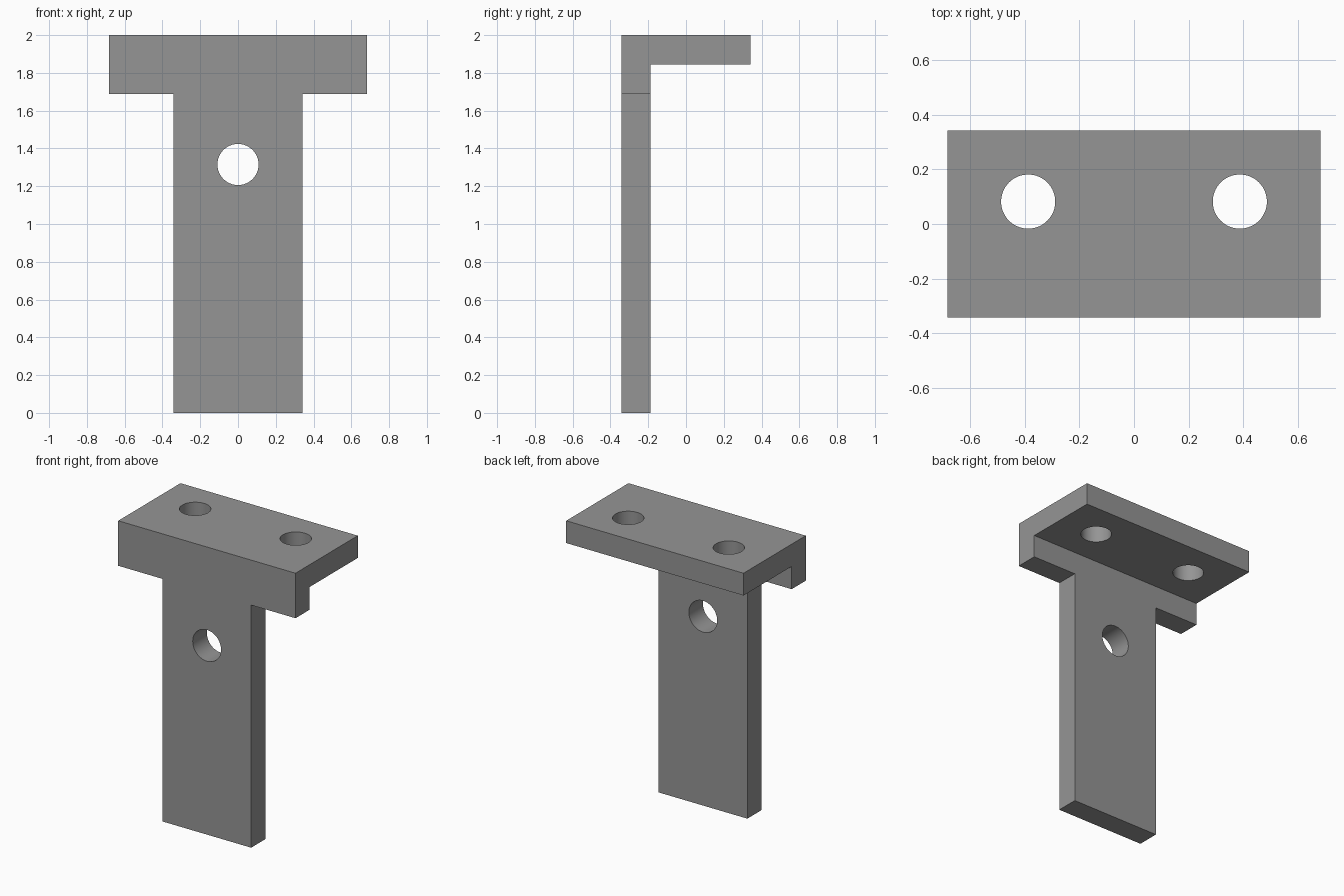
import bpy, bmesh, math
from mathutils import Matrix, Vector

if "Cube" in bpy.data.objects:
    bpy.data.objects.remove(bpy.data.objects["Cube"])

HALF_W, HALF_D, T = 0.682, 0.342, 0.155   # half width, half depth, plate thickness
STEM_W, HEAD_Z = 0.341, 1.687             # stem half width, underside of the head

grey = bpy.data.materials.new("grey metal")
grey.diffuse_color = (0.3, 0.3, 0.3, 1)
grey.use_nodes = True
grey.node_tree.nodes["Principled BSDF"].inputs["Base Color"].default_value = grey.diffuse_color


def make_object(name, bm):
    bmesh.ops.recalc_face_normals(bm, faces=bm.faces)
    mesh = bpy.data.meshes.new(name)
    bm.to_mesh(mesh)
    bm.free()
    mesh.materials.append(grey)
    obj = bpy.data.objects.new(name, mesh)
    bpy.context.collection.objects.link(obj)
    return obj


def box_cutter(name, low, high):
    low, high = Vector(low), Vector(high)
    bm = bmesh.new()
    bmesh.ops.create_cube(bm, size=1, matrix=Matrix.Translation((low + high) / 2)
                          @ Matrix.Diagonal((*(high - low), 1)))
    return make_object(name, bm)


def hole_cutter(name, centre, radius, rotation=Matrix()):
    bm = bmesh.new()
    bmesh.ops.create_cone(bm, cap_ends=True, segments=64, radius1=radius, radius2=radius,
                          depth=0.5, matrix=Matrix.Translation(centre) @ rotation)
    return make_object(name, bm)


# Bracket: L-shaped side profile swept across the full width
profile = [(-HALF_D, 0), (T - HALF_D, 0), (T - HALF_D, 2 - T),
           (HALF_D, 2 - T), (HALF_D, 2), (-HALF_D, 2)]
bm = bmesh.new()
face = bm.faces.new([bm.verts.new((-HALF_W, y, z)) for y, z in profile])
swept = bmesh.ops.extrude_face_region(bm, geom=[face])["geom"]
bmesh.ops.translate(bm, vec=(2 * HALF_W, 0, 0),
                    verts=[v for v in swept if isinstance(v, bmesh.types.BMVert)])
bracket = make_object("mounting_bracket", bm)

# Side notches leave the narrow stem; round holes go through stem and flange
cutters = [hole_cutter("stem_hole", (0, T / 2 - HALF_D, 1.315), 0.109,
                       Matrix.Rotation(math.pi / 2, 4, 'X'))]
for side, s in (("left", -1), ("right", 1)):
    xs = sorted((s * STEM_W, s * 1.0))
    cutters.append(box_cutter(side + "_notch", (xs[0], -0.6, -0.2), (xs[1], 0.1, HEAD_Z)))
    cutters.append(hole_cutter(side + "_flange_hole", (s * 0.387, 0.082, 2 - T / 2), 0.099))

bpy.context.view_layer.objects.active = bracket
for cutter in cutters:
    mod = bracket.modifiers.new(cutter.name, 'BOOLEAN')
    mod.operation, mod.solver, mod.object = 'DIFFERENCE', 'EXACT', cutter
    bpy.ops.object.modifier_apply(modifier=mod.name)
    bpy.data.objects.remove(cutter)

# Smooth hole walls, sharp plate edges
bpy.ops.object.select_all(action='DESELECT')
bracket.select_set(True)
bpy.ops.object.shade_smooth_by_angle(angle=math.radians(30))
